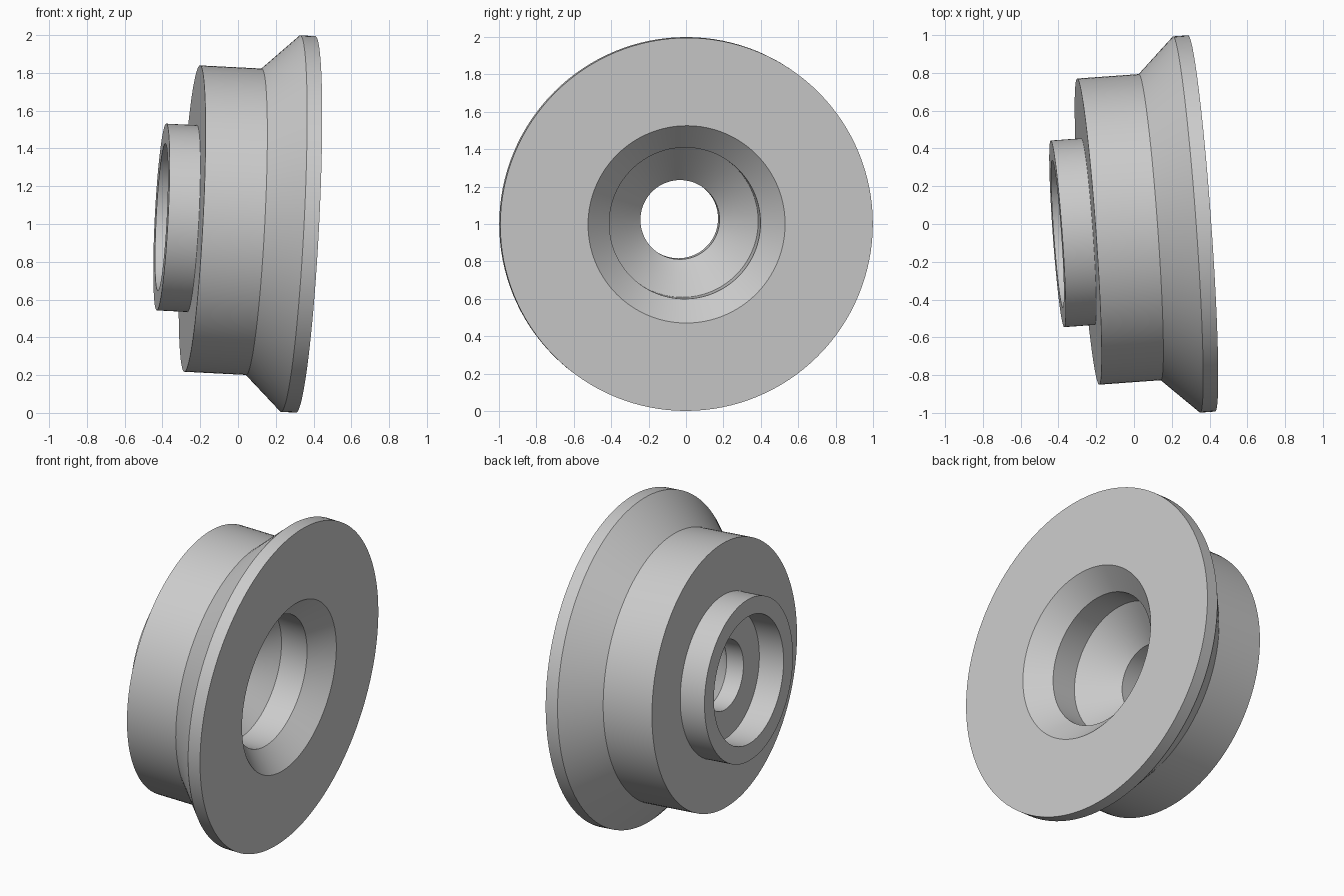
import bpy, bmesh, math
from mathutils import Vector, Matrix

cube = bpy.data.objects.get("Cube")
if cube:
    bpy.data.objects.remove(cube, do_unlink=True)

# Single plain grey material
grey = bpy.data.materials.new("plain_grey")
grey.use_nodes = True
colour = (0.6, 0.6, 0.6, 1)
grey.diffuse_color = colour
grey.node_tree.nodes["Principled BSDF"].inputs["Base Color"].default_value = colour

# Closed half section: (radius, position along the axis from the flange face)
section = [
    (0.528, 0), (0.998, 0), (0.998, -0.08),          # flange face and rim
    (0.812, -0.275), (0.812, -0.603),                # sloped back and hub
    (0.495, -0.603), (0.495, -0.766),                # boss
    (0.39, -0.766), (0.39, -0.603),                  # recess in the boss
    (0.212, -0.603), (0.212, -0.49),                 # through hole
    (0.405, -0.295), (0.405, -0.123),                # inner cone and bore
]

# Revolve the section around its axis
bm = bmesh.new()
verts = [bm.verts.new((r, 0, a)) for r, a in section]
edges = [bm.edges.new((v, verts[(i + 1) % len(verts)])) for i, v in enumerate(verts)]
bmesh.ops.spin(bm, geom=verts + edges, cent=(0, 0, 0), axis=(0, 0, 1),
               angle=math.tau, steps=128, use_merge=True)
bmesh.ops.remove_doubles(bm, verts=bm.verts, dist=0.0001)
bmesh.ops.recalc_face_normals(bm, faces=bm.faces)

# Lay the axis along x with its slight tilt
tilt = Vector((1, 0.072, -0.051)).to_track_quat('Z', 'Y').to_matrix().to_4x4()
bm.transform(Matrix.Translation((0.358, 0.003, 0.998)) @ tilt)

mesh = bpy.data.meshes.new("flanged_hub")
bm.to_mesh(mesh)
bm.free()
mesh.materials.append(grey)
hub = bpy.data.objects.new("flanged_hub", mesh)
bpy.context.collection.objects.link(hub)

# Smooth round walls, crisp edges
bpy.ops.object.select_all(action='DESELECT')
hub.select_set(True)
bpy.context.view_layer.objects.active = hub
bpy.ops.object.shade_smooth_by_angle(angle=math.radians(30))
